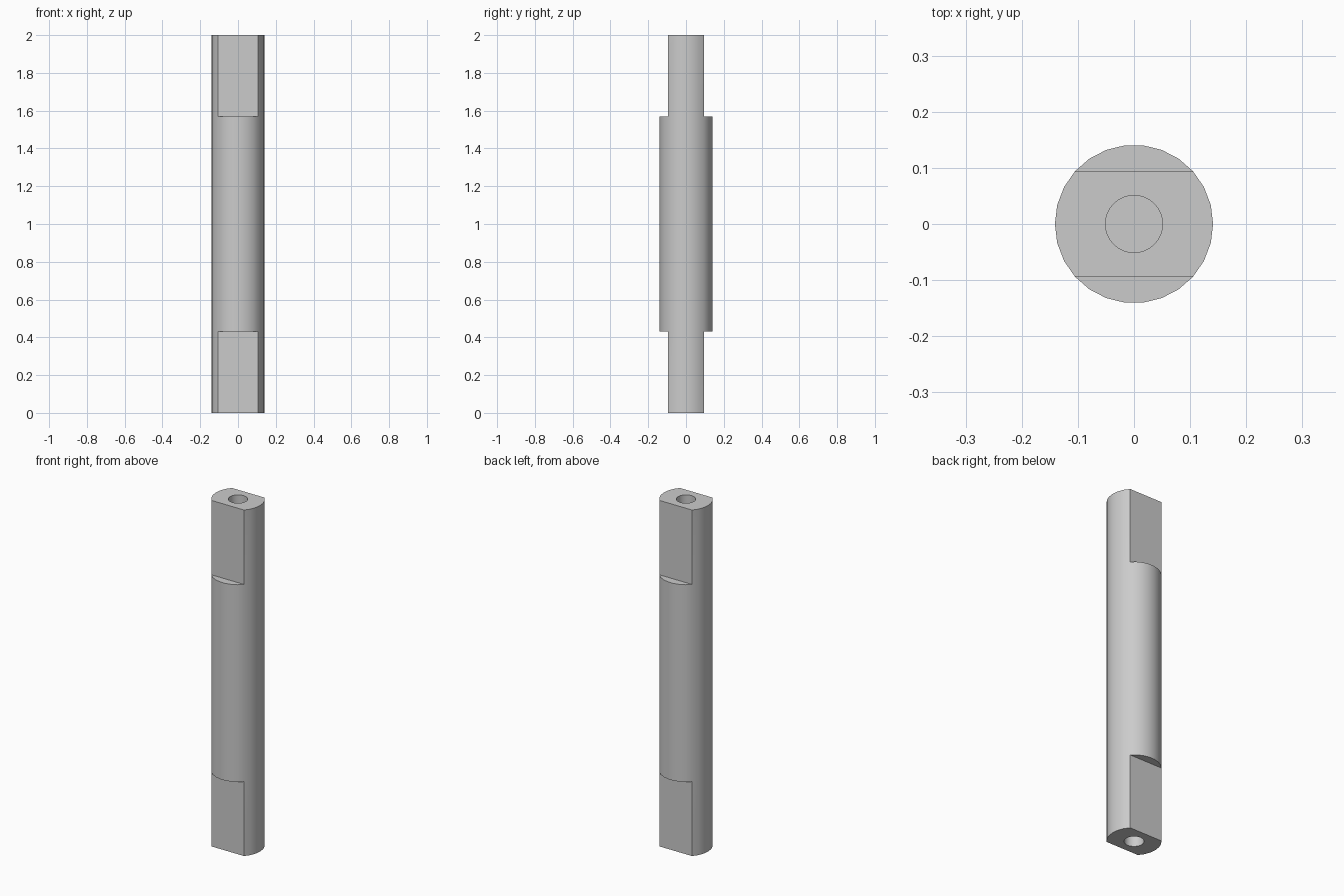
import bpy, bmesh, math

if "Cube" in bpy.data.objects:
    bpy.data.objects.remove(bpy.data.objects["Cube"])

R, FLAT, LENGTH, FLAT_LEN = 0.141, 0.094, 2.0, 0.43
HOLE_R, HOLE_DEPTH = 0.051, 0.35
A = math.asin(FLAT / R)


def arc(a0, a1, n):
    return [(R * math.cos(a0 + (a1 - a0) * i / n), R * math.sin(a0 + (a1 - a0) * i / n))
            for i in range(n + 1)]


# Four arcs of the round section, meeting at the edges of the flats
right = arc(-A, A, 6)
back = arc(A, math.pi - A, 7)
left = arc(math.pi - A, math.pi + A, 6)
front = arc(math.pi + A, 2 * math.pi - A, 7)

bm = bmesh.new()


def face(points):
    bm.faces.new([bm.verts.new(p) for p in points])


def wall(path, z0, z1):
    for (ax, ay), (bx, by) in zip(path, path[1:]):
        face([(ax, ay, z0), (bx, by, z0), (bx, by, z1), (ax, ay, z1)])


# Round middle, flattened ends, ledges and end caps
z_lo, z_hi = FLAT_LEN, LENGTH - FLAT_LEN
for path in (right, back, left, front):
    wall(path, z_lo, z_hi)
for z0, z1 in ((0, z_lo), (z_hi, LENGTH)):
    for path in (right, left, [back[0], back[-1]], [front[0], front[-1]]):
        wall(path, z0, z1)
for z in (z_lo, z_hi):
    for path in (back, front):
        face([(x, y, z) for x, y in path])
for z in (0, LENGTH):
    face([(x, y, z) for x, y in right + left])
bmesh.ops.remove_doubles(bm, verts=bm.verts[:], dist=1e-5)
bmesh.ops.recalc_face_normals(bm, faces=bm.faces[:])
mesh = bpy.data.meshes.new("rod")
bm.to_mesh(mesh)
bm.free()
rod = bpy.data.objects.new("rod", mesh)
bpy.context.collection.objects.link(rod)

# Blind hole in each end
for z in (0, LENGTH):
    bpy.ops.mesh.primitive_cylinder_add(vertices=32, radius=HOLE_R, depth=2 * HOLE_DEPTH,
                                        location=(0, 0, z))
    cutter = bpy.context.object
    cutter.name = "hole_cutter"
    cutter.hide_render = True
    mod = rod.modifiers.new("hole", 'BOOLEAN')
    mod.operation, mod.solver, mod.object = 'DIFFERENCE', 'EXACT', cutter
    bpy.ops.object.select_all(action='DESELECT')
    rod.select_set(True)
    bpy.context.view_layer.objects.active = rod
    bpy.ops.object.modifier_apply(modifier=mod.name)
    bpy.data.objects.remove(cutter)

bpy.ops.object.shade_smooth_by_angle(angle=math.radians(30))
